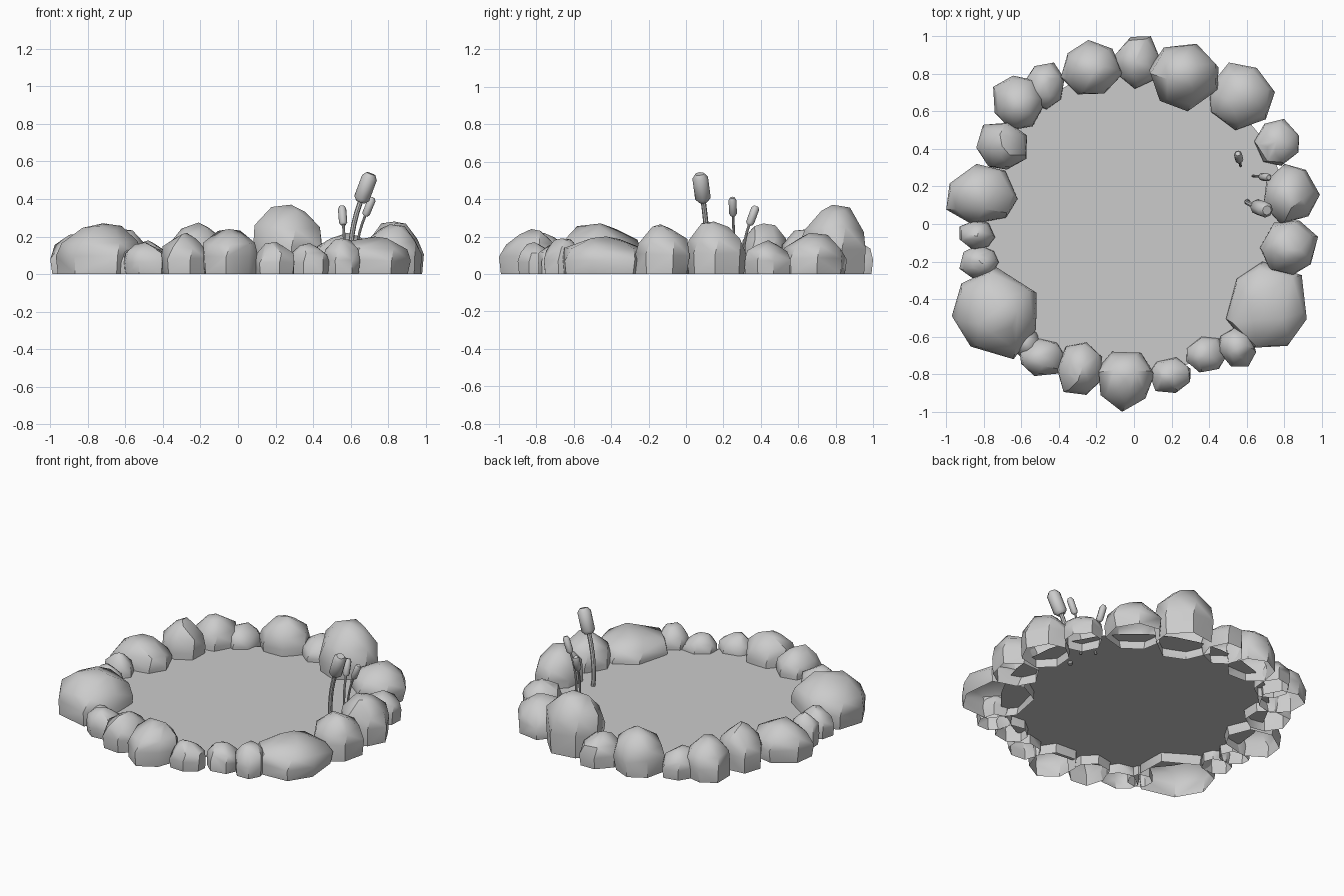
import bpy, bmesh, math, random
from mathutils import Vector

if "Cube" in bpy.data.objects:
    bpy.data.objects.remove(bpy.data.objects["Cube"])

random.seed(4)


def finish(bm, name, angle=40):
    bmesh.ops.recalc_face_normals(bm, faces=bm.faces)
    me = bpy.data.meshes.new(name)
    bm.to_mesh(me)
    bm.free()
    ob = bpy.data.objects.new(name, me)
    bpy.context.collection.objects.link(ob)
    bpy.ops.object.select_all(action='DESELECT')
    ob.select_set(True)
    bpy.context.view_layer.objects.active = ob
    bpy.ops.object.shade_smooth_by_angle(angle=math.radians(angle))
    return ob


# Rocks: hull of jittered rings fitted to a plan rectangle, open underneath
def rock(x0, x1, y0, y1, h, corner):
    n = 7
    jit = [random.uniform(-0.13, 0.13) for _ in range(n)]
    pts = []
    for r, z, twist in ((0.94, 0, 0), (1.0, 0.38, 0), (0.89, 0.66, 0.15), (0.46, 0.9, 0.5)):
        for i in range(n):
            a = math.radians(corner) + math.tau * (i + twist + (jit[i] if i else 0)) / n
            k = r * (1.1 if i == 0 and z < 0.5 else random.uniform(0.95, 1.03))
            zz = z * h * (random.uniform(0.9, 1.08) if z else 0)
            pts.append([k * math.cos(a), k * math.sin(a), zz])
    pts.append([random.uniform(-0.1, 0.1), random.uniform(-0.1, 0.1), h])
    for ax, lo, hi in ((0, x0, x1), (1, y0, y1)):
        a, b = min(p[ax] for p in pts), max(p[ax] for p in pts)
        for p in pts:
            p[ax] = lo + (p[ax] - a) * (hi - lo) / (b - a)
    bm = bmesh.new()
    for p in pts:
        bm.verts.new(p)
    bmesh.ops.convex_hull(bm, input=bm.verts[:])
    bottom = [f for f in bm.faces if all(v.co.z < 1e-5 for v in f.verts)]
    bmesh.ops.delete(bm, geom=bottom, context='FACES')
    loose = [v for v in bm.verts if not v.link_faces]
    bmesh.ops.delete(bm, geom=loose, context='VERTS')
    finish(bm, "rock")


# x range, y range, height, angle of the most pointed corner
ROCKS = [
    (-.39, -.06, .69, .98, .275, 95), (-.10, .14, .72, 1.0, .20, 60),
    (.08, .45, .60, .96, .37, -85), (.40, .75, .50, .86, .22, 110),
    (.64, .88, .31, .56, .18, 75), (.69, .99, .00, .32, .28, 0),
    (.67, .98, -.27, .02, .265, 20), (.49, .92, -.66, -.20, .20, 40),
    (.45, .65, -.76, -.55, .19, -60), (.28, .49, -.79, -.60, .165, 50),
    (.08, .30, -.90, -.71, .17, -130), (-.19, .11, -1.0, -.68, .24, -95),
    (-.41, -.17, -.91, -.63, .22, -130), (-.61, -.37, -.81, -.61, .17, -50),
    (-.65, -.50, -.71, -.56, .13, 45), (-.97, -.52, -.72, -.23, .27, -70),
    (-.93, -.72, -.29, -.11, .18, 200), (-.93, -.74, -.14, .02, .20, 150),
    (-1.0, -.62, .00, .32, .22, 205), (-.84, -.57, .29, .54, .27, 130),
    (-.75, -.47, .50, .79, .24, 150), (-.59, -.37, .61, .86, .18, 65),
]
for spec in ROCKS:
    rock(*spec)

# Water sheet
bm = bmesh.new()
bm.faces.new([bm.verts.new((0.82 * math.cos(math.tau * i / 32),
                            0.01 + 0.81 * math.sin(math.tau * i / 32), 0.06)) for i in range(32)])
water = finish(bm, "water")


# Tube through centre points with given radii, capped at both ends
def tube(name, path, sides=8):
    bm = bmesh.new()
    rings = []
    cs = [Vector(p) for p, _ in path]
    for i, (c, r) in enumerate(path):
        d = (cs[min(i + 1, len(cs) - 1)] - cs[max(i - 1, 0)]).normalized()
        u = d.cross(Vector((0, 1, 0))).normalized()
        v = d.cross(u)
        rings.append([bm.verts.new(cs[i] + r * (u * math.cos(math.tau * k / sides)
                      + v * math.sin(math.tau * k / sides))) for k in range(sides)])
    for a, b in zip(rings, rings[1:]):
        for k in range(sides):
            j = (k + 1) % sides
            bm.faces.new((a[k], a[j], b[j], b[k]))
    bm.faces.new(rings[0][::-1])
    bm.faces.new(rings[-1])
    return finish(bm, name)


# Cattails: curved stem and chamfered seed head
def cattail(base, low, top, r):
    base, low, top = Vector(base), Vector(low), Vector(top)
    ctrl = low - (top - low).normalized() * (low - base).length * 0.55
    stem = []
    for i in range(7):
        t = i / 6
        stem.append((base * (1 - t) ** 2 + ctrl * 2 * t * (1 - t) + low * t * t, r * 0.33))
    stem.append((low.lerp(top, 0.2), r * 0.33))
    tube("cattail_stem", stem)
    tube("cattail_head", [(low.lerp(top, t), r * k) for t, k in
                          ((0, .6), (.12, 1), (.86, 1), (1, .6))])


cattail((.605, .12, .04), (.652, .093, .385), (.708, .073, .535), .042)
cattail((.567, .315, .04), (.561, .338, .262), (.553, .375, .362), .022)
cattail((.635, .255, .04), (.677, .252, .31), (.718, .248, .408), .021)
